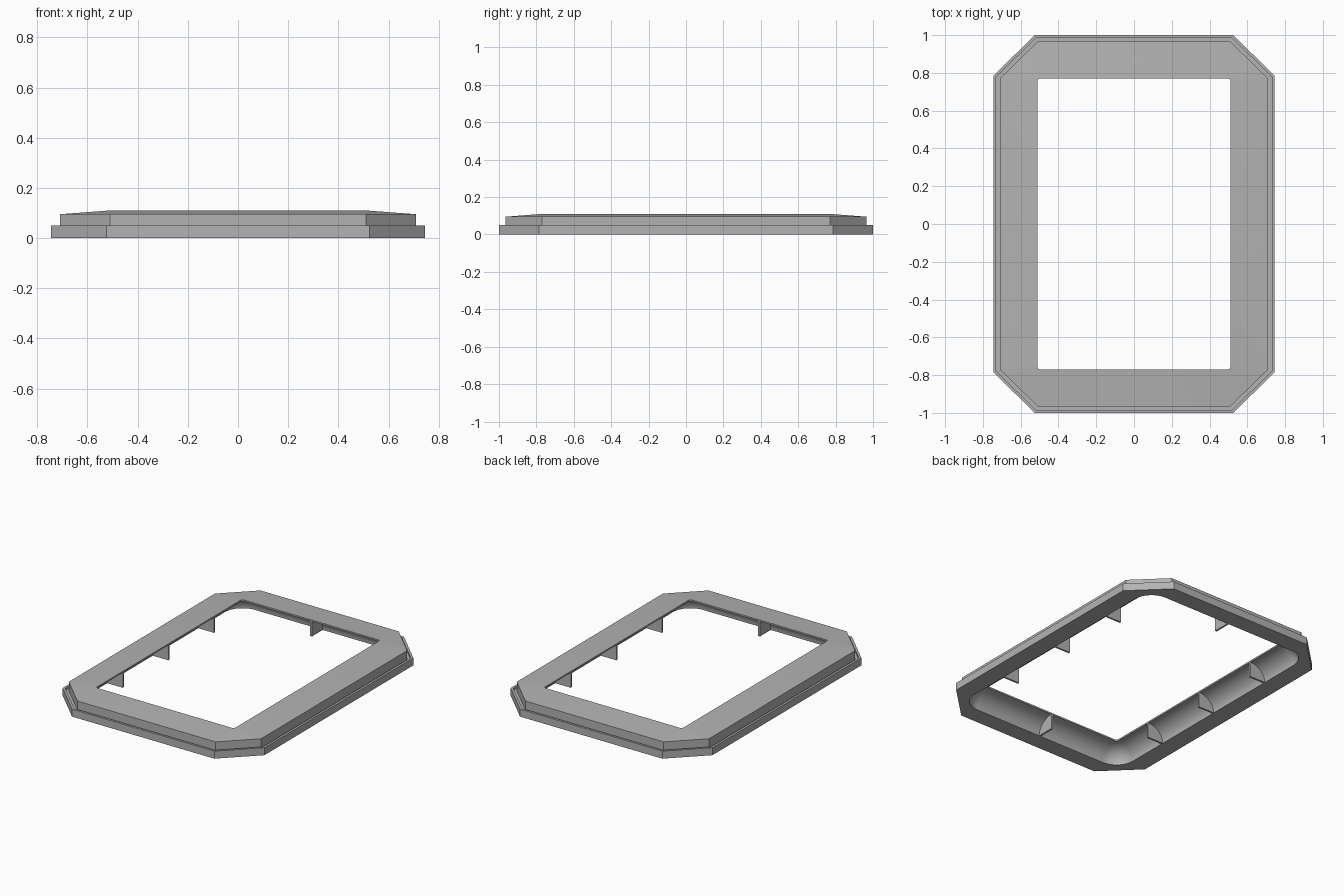
import bpy, bmesh, math
from mathutils import Vector

if "Cube" in bpy.data.objects:
    bpy.data.objects.remove(bpy.data.objects["Cube"], do_unlink=True)

grey = bpy.data.materials.new("plain grey")
grey.use_nodes = True
colour = (0.45, 0.45, 0.45, 1)
grey.diffuse_color = colour
grey.node_tree.nodes["Principled BSDF"].inputs["Base Color"].default_value = colour

STEPS = 12              # segments per corner
IN_X, IN_Y = 0.51, 0.77  # half size of the opening
COVE_W, COVE_H = 0.115, 0.10


def full_ring(corner):
    """Mirror one corner path (from +x side to +y side) into a closed loop."""
    loop = list(corner)
    loop += [(-x, y) for x, y in reversed(corner)]
    loop += [(-x, -y) for x, y in corner]
    loop += [(x, -y) for x, y in reversed(corner)]
    return loop


def octagon(inset):
    hx, hy = 0.745 - inset, 1.0 - inset
    cx, cy = 0.525 - inset * 0.42, 0.785 - inset * 0.42
    path = [(hx + (cx - hx) * i / STEPS, cy + (hy - cy) * i / STEPS)
            for i in range(STEPS + 1)]
    return full_ring(path)


def rounded(grow):
    r = 0.015 + grow
    mx, my = IN_X + grow - r, IN_Y + grow - r
    angles = [math.pi / 2 * i / STEPS for i in range(STEPS + 1)]
    return full_ring([(mx + r * math.cos(a), my + r * math.sin(a)) for a in angles])


def finish(bm, name):
    bmesh.ops.recalc_face_normals(bm, faces=bm.faces)
    mesh = bpy.data.meshes.new(name)
    bm.to_mesh(mesh)
    bm.free()
    mesh.materials.append(grey)
    obj = bpy.data.objects.new(name, mesh)
    bpy.context.collection.objects.link(obj)
    bpy.ops.object.select_all(action="DESELECT")
    obj.select_set(True)
    bpy.context.view_layer.objects.active = obj
    bpy.ops.object.shade_smooth_by_angle(angle=math.radians(30))
    return obj


# Frame: stepped outside with a shallow groove, sloped top, hollow cove below
sections = [
    (octagon(0), 0), (octagon(0), 0.05),
    (octagon(0.015), 0.05), (octagon(0.015), 0.035),
    (octagon(0.035), 0.035), (octagon(0.035), 0.095),
    (rounded(0), 0.11),
]
for i in range(13):
    a = math.pi / 2 * i / 12
    sections.append((rounded(COVE_W * math.sin(a)), COVE_H * math.cos(a)))

bm = bmesh.new()
rings = [[bm.verts.new((x, y, z)) for x, y in loop] for loop, z in sections]
for k, ring in enumerate(rings):
    after = rings[(k + 1) % len(rings)]
    for i in range(len(ring)):
        j = (i + 1) % len(ring)
        bm.faces.new((ring[i], ring[j], after[j], after[i]))
finish(bm, "frame")


# Ribs: thin quarter-round fins filling the cove
def rib(name, origin, outward):
    out = Vector(outward)
    side = Vector((-out.y, out.x, 0)) * 0.006
    profile = [(0, 0)]
    for i in range(11):
        a = math.pi / 2 * i / 10
        profile.append((COVE_W * math.cos(a), COVE_H * math.sin(a)))
    bm = bmesh.new()
    base = [bm.verts.new(Vector(origin) + out * d + Vector((0, 0, z)) - side)
            for d, z in profile]
    face = bm.faces.new(base)
    grown = bmesh.ops.extrude_face_region(bm, geom=[face])["geom"]
    moved = [v for v in grown if isinstance(v, bmesh.types.BMVert)]
    bmesh.ops.translate(bm, vec=side * 2, verts=moved)
    finish(bm, name)


for s, label in ((1, "left"), (-1, "right")):
    for n, y in enumerate((-0.48, 0, 0.48)):
        rib(f"{label}_rib_{n + 1}", (s * IN_X, y, 0), (s, 0, 0))
for s, label in ((1, "back"), (-1, "front")):
    rib(f"{label}_rib", (0, s * IN_Y, 0), (0, s, 0))
